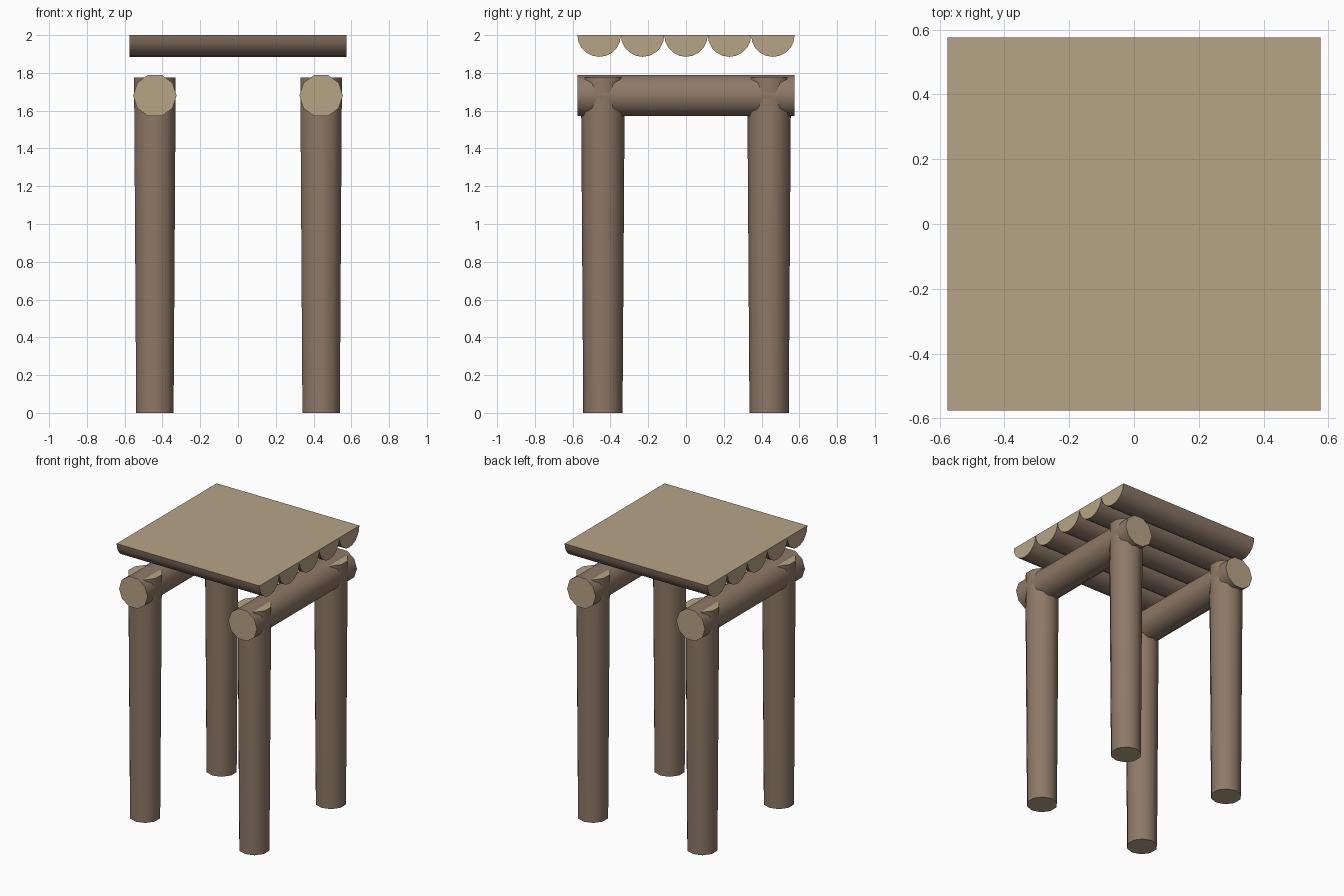
import bpy, bmesh, math
from mathutils import Matrix

if "Cube" in bpy.data.objects:
    bpy.data.objects.remove(bpy.data.objects["Cube"])


def material(name, colour):
    m = bpy.data.materials.new(name)
    m.diffuse_color = (*colour, 1)
    m.use_nodes = True
    m.node_tree.nodes["Principled BSDF"].inputs["Base Color"].default_value = m.diffuse_color
    return m


bark = material("bark", (0.27, 0.19, 0.135))
cut_wood = material("cut_wood", (0.47, 0.37, 0.24))


def finish(name, bm, cut_test):
    """Cut faces get pale wood; bark faces are shaded smooth with sharp rims."""
    bmesh.ops.recalc_face_normals(bm, faces=bm.faces)
    bm.normal_update()
    for f in bm.faces:
        cut = cut_test(f)
        f.material_index = 1 if cut else 0
        f.smooth = not cut
    for e in bm.edges:
        if len({f.material_index for f in e.link_faces}) > 1:
            e.smooth = False
    mesh = bpy.data.meshes.new(name)
    bm.to_mesh(mesh)
    bm.free()
    mesh.materials.append(bark)
    mesh.materials.append(cut_wood)
    ob = bpy.data.objects.new(name, mesh)
    bpy.context.collection.objects.link(ob)
    return ob


def log(name, r1, r2, length, sides, matrix):
    bm = bmesh.new()
    bmesh.ops.create_cone(bm, cap_ends=True, segments=sides,
                          radius1=r1, radius2=r2, depth=length)
    ob = finish(name, bm, lambda f: len(f.verts) > 4)
    ob.data.transform(matrix)
    return ob


def half_log(name, y, radius, half_len, top, steps):
    bm = bmesh.new()
    ring = []
    for i in range(steps + 1):
        a = math.pi + math.pi * i / steps
        ring.append(bm.verts.new((-half_len, y + radius * math.cos(a),
                                  top + radius * math.sin(a))))
    end = bm.faces.new(ring)
    ext = bmesh.ops.extrude_face_region(bm, geom=[end], use_keep_orig=True)
    moved = [v for v in ext["geom"] if isinstance(v, bmesh.types.BMVert)]
    bmesh.ops.translate(bm, verts=moved, vec=(2 * half_len, 0, 0))
    return finish(name, bm, lambda f: len(f.verts) > 4 or
                  all(abs(v.co.z - top) < 1e-4 for v in f.verts))


HALF, R, SPREAD = 0.575, 0.115, 0.44
LEG_H = 1.775

# Seat: five split logs, flat side up
for i in range(5):
    half_log(f"seat_log_{i + 1}", (i - 2) * 2 * R, R, HALF, 2.0, 10)

for sx, side in ((-1, "left"), (1, "right")):
    # Cross beam running front to back, one ridge pointing sideways
    log(f"{side}_beam", R, R, 2 * HALF, 10,
        Matrix.Translation((sx * SPREAD, 0, 1.68))
        @ Matrix.Rotation(math.pi / 2, 4, 'X')
        @ Matrix.Rotation(math.pi / 2, 4, 'Z'))
    # Slightly tapered legs, narrower at the foot
    for sy, end in ((-1, "front"), (1, "back")):
        log(f"{end}_{side}_leg", 0.104, 0.116, LEG_H, 10,
            Matrix.Translation((sx * SPREAD, sy * SPREAD, LEG_H / 2)))
